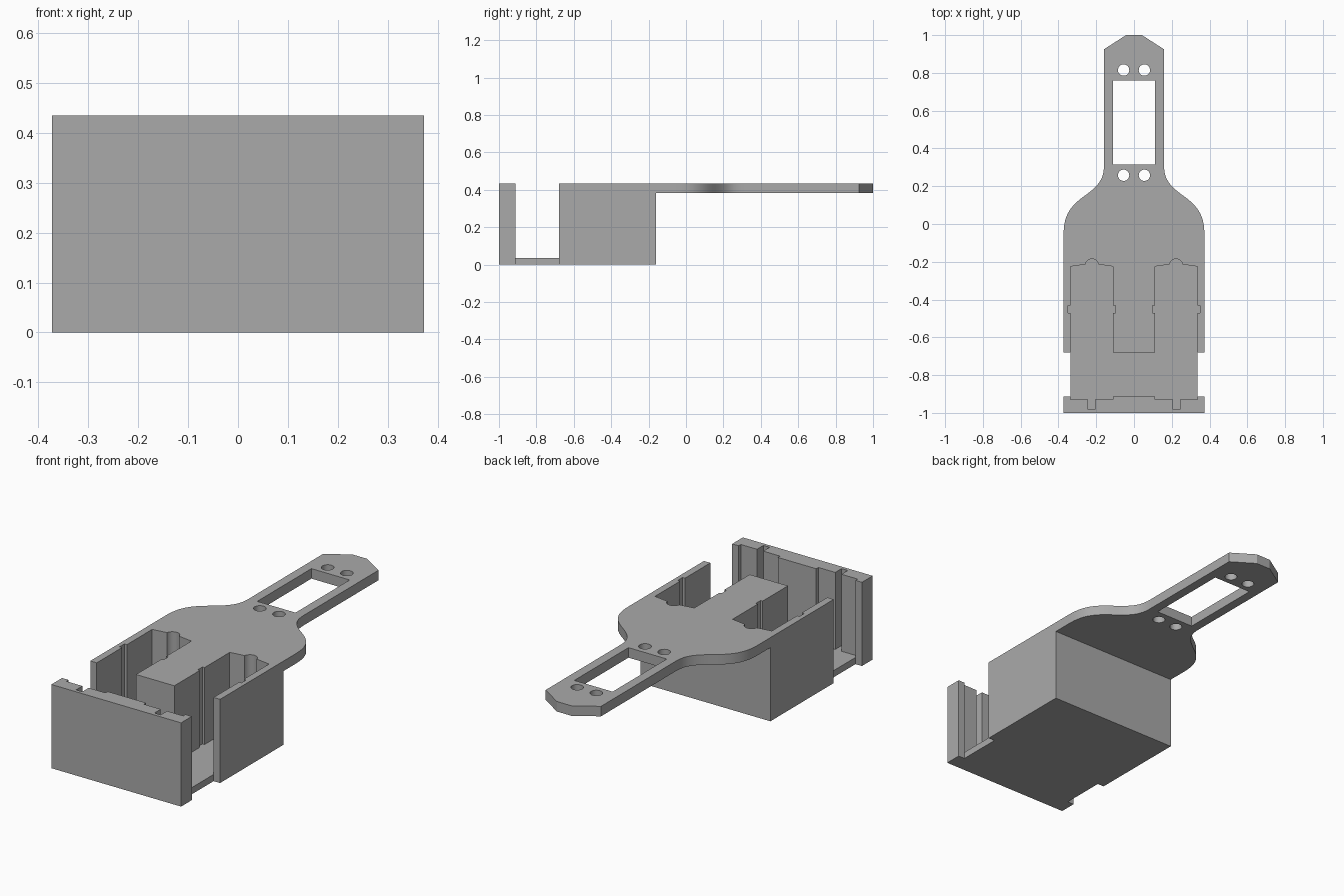
import bpy, bmesh, math
from mathutils import Vector
from mathutils.geometry import interpolate_bezier

cube = bpy.data.objects.get("Cube")
if cube:
    bpy.data.objects.remove(cube, do_unlink=True)

TOP, FLOOR, ARM_BOTTOM = 0.435, 0.035, 0.383
HALF, INNER = 0.373, 0.336

grey = bpy.data.materials.new("plain grey")
grey.use_nodes = True
colour = (0.4, 0.4, 0.4, 1)
grey.diffuse_color = colour
grey.node_tree.nodes["Principled BSDF"].inputs["Base Color"].default_value = colour


def extrude(name, outline, z0, z1):
    """Make a prism from an outline of (x, y) points."""
    bm = bmesh.new()
    face = bm.faces.new([bm.verts.new((x, y, z0)) for x, y in outline])
    new = bmesh.ops.extrude_face_region(bm, geom=[face])["geom"]
    bmesh.ops.translate(bm, vec=(0, 0, z1 - z0),
                        verts=[v for v in new if isinstance(v, bmesh.types.BMVert)])
    bmesh.ops.recalc_face_normals(bm, faces=bm.faces)
    mesh = bpy.data.meshes.new(name)
    bm.to_mesh(mesh)
    bm.free()
    mesh.materials.append(grey)
    obj = bpy.data.objects.new(name, mesh)
    bpy.context.collection.objects.link(obj)
    return obj


def mirrored(half):
    """Close a right-hand outline with its mirror image."""
    return half + [(-x, y) for x, y in reversed(half)]


def box(x, y0, y1):
    return mirrored([(x, y0), (x, y1)])


def arc(cx, cy, r, a0, a1, n):
    return [(cx + r * math.cos(math.radians(a0 + (a1 - a0) * i / n)),
             cy + r * math.sin(math.radians(a0 + (a1 - a0) * i / n)))
            for i in range(n + 1)]


def bezier(*points):
    return [(p.x, p.y) for p in
            interpolate_bezier(*[Vector((x, y, 0)) for x, y in points], 13)]


# Holder body and tapering handle share one outline
shoulder = bezier((HALF, -0.06), (HALF, 0.03), (0.35, 0.085), (0.27, 0.143))
neck = bezier((0.27, 0.143), (0.19, 0.2), (0.159, 0.235), (0.159, 0.31))
outline = [(HALF, -1), (HALF, -0.912), (INNER, -0.912), (INNER, -0.68), (HALF, -0.68)]
outline += shoulder + neck[1:] + [(0.159, 0.925), (0.042, 1)]
holder = extrude("holder_body", mirrored(outline), 0, TOP)

# Cavity: notched front wall, open side slots and two deep pockets
cavity = [(0.11, -0.912), (0.11, -0.93), (0.207, -0.93), (0.207, -0.982),
          (0.243, -0.982), (0.243, -0.93), (INNER, -0.93), (INNER, -0.912),
          (0.5, -0.912), (0.5, -0.68), (INNER, -0.68),
          (INNER, -0.472), (0.35, -0.472), (0.35, -0.432), (INNER, -0.432),
          (INNER, -0.225), (0.265, -0.215)]
cavity += arc(0.223, -0.22, 0.035, 10, 170, 12)
cavity += [(0.181, -0.215), (0.11, -0.225), (0.11, -0.432), (0.098, -0.432),
           (0.098, -0.472), (0.11, -0.472), (0.11, -0.68)]
cutters = [extrude("cavity_cutter", mirrored(cavity), FLOOR, 0.6)]

# Space under the handle, window and screw holes
cutters.append(extrude("under_handle_cutter", box(0.6, -0.16, 1.2), -0.2, ARM_BOTTOM))
cutters.append(extrude("window_cutter", box(0.11, 0.315, 0.76), 0.2, 0.6))
for x in (-0.055, 0.055):
    for y in (0.258, 0.815):
        cutters.append(extrude("hole_cutter", arc(x, y, 0.03, 0, 360, 32)[:-1], 0.2, 0.6))

bpy.context.view_layer.objects.active = holder
for cutter in cutters:
    cutter.hide_render = True
    mod = holder.modifiers.new("cut", "BOOLEAN")
    mod.operation, mod.solver, mod.object = "DIFFERENCE", "EXACT", cutter
    bpy.ops.object.modifier_apply(modifier=mod.name)
    bpy.data.objects.remove(cutter, do_unlink=True)

# Smooth the rounded shoulders and bores, keep the rest crisp
bpy.ops.object.select_all(action="DESELECT")
holder.select_set(True)
bpy.ops.object.shade_smooth_by_angle(angle=math.radians(30))
